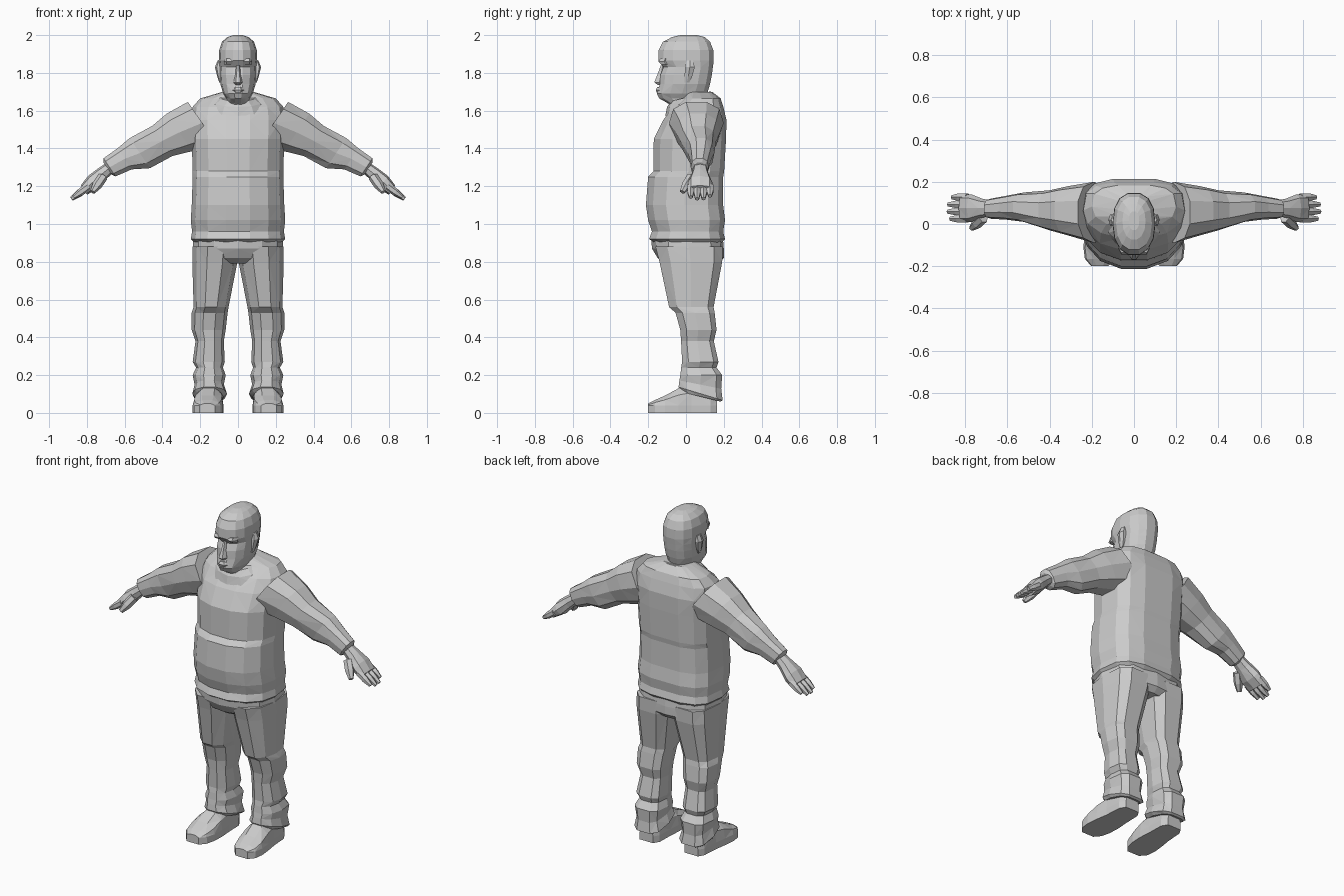
import bpy, bmesh
from math import cos, sin, pi, copysign
from mathutils import Vector


def power(t, e):
    return copysign(abs(t) ** (2 / e), t)


def loft(name, rings, mirror=False):
    """Skin a list of point rings with flat triangles and close both ends."""
    bm = bmesh.new()
    rows = [[bm.verts.new(p) for p in ring] for ring in rings]
    n = len(rows[0])
    for k, (a, b) in enumerate(zip(rows, rows[1:])):
        for i in range(n):
            j = (i + 1) % n
            if (i + k) % 2:
                bm.faces.new((a[i], a[j], b[j]))
                bm.faces.new((a[i], b[j], b[i]))
            else:
                bm.faces.new((a[i], a[j], b[i]))
                bm.faces.new((a[j], b[j], b[i]))
    bm.faces.new(rows[0])
    bm.faces.new(rows[-1])
    bmesh.ops.recalc_face_normals(bm, faces=bm.faces[:])
    mesh = bpy.data.meshes.new(name)
    bm.to_mesh(mesh)
    bm.free()
    ob = bpy.data.objects.new(name, mesh)
    bpy.context.collection.objects.link(ob)
    if mirror:
        ob.modifiers.new("Mirror", 'MIRROR').use_mirror_merge = False
    return ob


def level(z, x0, x1, yf, yb, n=12, ef=2.2, eb=3.2, tilt=0.0):
    """Horizontal ring with separate front and back roundness."""
    out = []
    for i in range(n):
        a = 2 * pi * i / n
        c, s = cos(a), sin(a)
        e = ef if s < 0 else eb
        y = (yf + yb) / 2 + (yb - yf) / 2 * power(s, e)
        out.append((((x0 + x1) / 2 + (x1 - x0) / 2 * power(c, e)), y, z + tilt * y))
    return out


def limb(x, z, yf, yb, r, n=10, e=2.4, up=(0.56, 0.83)):
    """Ring across an arm that slopes outward and down."""
    out = []
    for i in range(n):
        a = 2 * pi * i / n
        h = r * power(sin(a), e)
        out.append((x + up[0] * h, (yf + yb) / 2 + (yb - yf) / 2 * power(cos(a), e),
                    z + up[1] * h))
    return out


def finger(name, a, b, r0, r1):
    a, b = Vector(a), Vector(b)
    d = (b - a).normalized()
    u = d.cross(Vector((0, 1, 0))).normalized()
    v = d.cross(u)
    rings = []
    for t, r in ((0, r0), (0.55, r0), (1, r1)):
        p = a.lerp(b, t)
        rings.append([p + r * (u * cos(k * pi / 3) + v * sin(k * pi / 3)) for k in range(6)])
    loft(name, rings, True)


# jacket body with a hem and belly fold
jacket = [(0.90, .23, -.17, .19), (0.92, .25, -.20, .21), (0.96, .243, -.185, .20),
          (1.02, .25, -.205, .21), (1.10, .245, -.217, .20), (1.25, .24, -.205, .20),
          (1.28, .24, -.177, .205), (1.45, .245, -.175, .215), (1.55, .25, -.125, .217),
          (1.62, .24, -.07, .20), (1.665, .20, -.02, .185), (1.70, .08, .0, .14)]
loft("jacket_body", [level(z, -w, w, f, b, 14) for z, w, f, b in jacket])

# collar around the neck
loft("collar", [level(z, -w, w, f, b, 12, tilt=.25) for z, w, f, b in
                [(1.60, .16, -.11, .15), (1.645, .135, -.10, .15), (1.67, .10, -.08, .13)]])

# sleeves
sleeve = [(.19, 1.535, -.09, .20, .14), (.31, 1.485, -.055, .18, .125),
          (.40, 1.44, -.03, .16, .10), (.52, 1.375, .01, .15, .10),
          (.60, 1.345, .02, .135, .07), (.68, 1.30, .025, .12, .06),
          (.69, 1.293, .04, .105, .04)]
loft("sleeve", [limb(*r) for r in sleeve], True)

# hands
palm = [(.67, 1.305, .04, .11, .03), (.72, 1.265, .03, .12, .036),
        (.77, 1.22, .01, .14, .042), (.815, 1.18, .01, .14, .03)]
loft("palm", [limb(*r, n=8) for r in palm], True)
for k in range(4):
    y = .025 + .034 * k
    reach = (.0, .012, .010, -.008)[k]
    finger("finger", (.79, y, 1.20), (.87 + reach, y, 1.142 - reach * .8), .02, .011)
finger("thumb", (.715, .03, 1.25), (.77, -.02, 1.17), .026, .014)

# trouser seat
seat = [(.79, .16, -.10, .17), (.82, .235, -.15, .20), (.87, .24, -.18, .20),
        (.93, .235, -.185, .195)]
loft("trouser_seat", [level(z, -w, w, f, b) for z, w, f, b in seat])

# trouser legs, baggy at the knee and ankle
leg = [(.88, .0, .24, -.17, .20), (.80, .003, .242, -.148, .197), (.56, .05, .235, -.095, .15),
       (.53, .055, .245, -.06, .155), (.44, .065, .245, -.035, .165), (.38, .075, .225, -.03, .15),
       (.27, .07, .24, -.025, .175), (.24, .08, .222, -.03, .165), (.20, .065, .24, -.035, .195)]
rings = [level(z, a, b, f, k, 10) for z, a, b, f, k in leg]
rings.append(level(.165, .075, .23, -.04, .19, 10, tilt=-.2))
rings.append(level(.125, .058, .242, -.045, .198, 10, tilt=-.3))
rings.append(level(.105, .075, .23, -.03, .185, 10, tilt=-.25))
loft("trouser_leg", rings, True)


# shoes with flat soles, lofted from heel to toe
def shoe_ring(y, x, w, h):
    return [(x - w, y, 0), (x + w, y, 0), (x + w, y, .04), (x + w * .9, y, h * .65 + .01),
            (x + w * .4, y, h), (x - w * .4, y, h), (x - w * .9, y, h * .65 + .01), (x - w, y, .04)]


shoe = [(.165, .15, .045, .08), (.13, .15, .065, .11), (.03, .152, .07, .15), (-.04, .155, .078, .13),
        (-.11, .16, .08, .092), (-.165, .163, .07, .068), (-.2, .163, .04, .05)]
loft("shoe", [shoe_ring(*r) for r in shoe], True)

# head from neck to crown
head = [(1.60, .07, -.05, .11), (1.64, .062, -.10, .11), (1.665, .062, -.145, .11),
        (1.69, .078, -.157, .115), (1.74, .093, -.142, .13), (1.79, .097, -.138, .14),
        (1.83, .098, -.122, .145), (1.865, .102, -.15, .15), (1.92, .10, -.148, .148),
        (1.965, .085, -.125, .13), (1.99, .055, -.075, .10), (2.0, .025, -.03, .06)]
loft("head", [level(z, -w, w, f, b, 14, 2.2, 2.4) for z, w, f, b in head])

# nose, lips and ears
loft("nose", [level(z, -w, w, f, -.11, 6, 2, 2) for z, w, f in
              [(1.735, .017, -.15), (1.75, .024, -.172), (1.79, .015, -.155), (1.84, .01, -.135)]])
loft("lips", [level(z, -w, w, f, -.11, 6, 2, 2) for z, w, f in
              [(1.695, .025, -.158), (1.71, .035, -.164), (1.725, .022, -.155)]])
loft("ear", [level(z, .085, x, f, b, 6, 2, 2) for z, x, f, b in
             [(1.75, .10, -.01, .02), (1.78, .11, -.01, .035), (1.83, .122, -.01, .05),
              (1.865, .108, .0, .04)]], True)

# brow ridge over each eye
loft("brow", [level(z, .015, .075, f, -.08, 6, 2, 2) for z, f in
              [(1.845, -.135), (1.86, -.15), (1.875, -.14)]], True)
